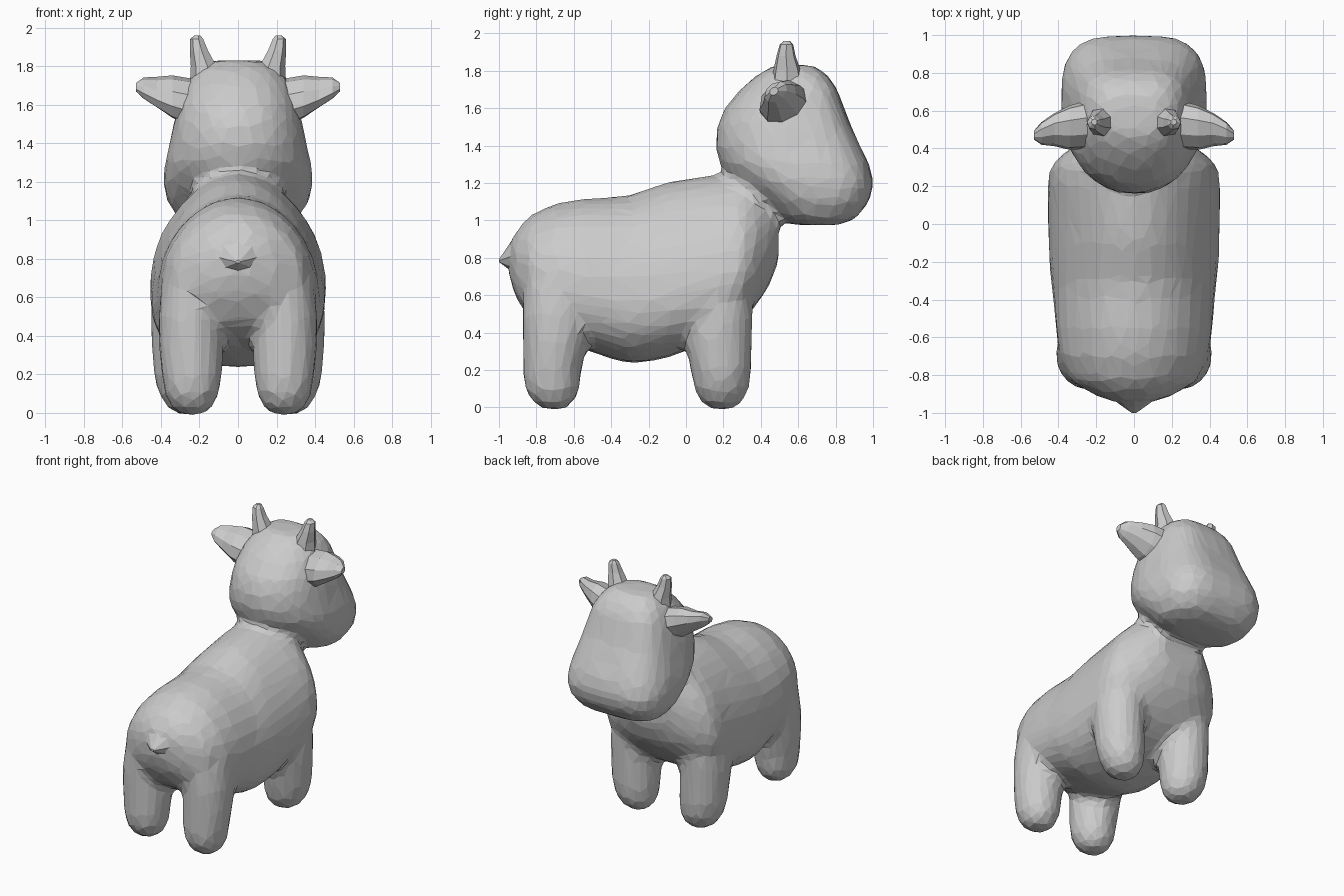
import bpy, bmesh, math


def spow(v, p):
    return math.copysign(abs(v) ** (2 / p), v)


def loft(bm, axis, rows, n=20, p=2.0, p_pos=None, tilt=0.0, side=1):
    """Closed tube of superellipse rings. row = (t, a, b, ra, rb[, taper]): t along axis,
    a/b centre and ra/rb radii on the other two axes; p_pos is used where b side > 0,
    taper narrows the ring towards +b."""
    rings = []
    others = [i for i in range(3) if i != axis]
    for t, a, b, ra, rb, *taper in rows:
        tp = taper[0] if taper else 0.0
        ring = []
        for k in range(n):
            ang = 2 * math.pi * k / n
            e = p_pos if (p_pos and math.sin(ang) > 0) else p
            sv = spow(math.sin(ang), e)
            u, v = ra * spow(math.cos(ang), e) * (1 - tp * sv), rb * sv
            co = [0, 0, 0]
            co[axis] = t
            co[others[0]] = a + u * math.cos(tilt) - v * math.sin(tilt)
            co[others[1]] = b + u * math.sin(tilt) + v * math.cos(tilt)
            co[0] *= side
            ring.append(bm.verts.new(co))
        rings.append(ring)
    faces = [bm.faces.new(rings[0]), bm.faces.new(rings[-1])]
    for r0, r1 in zip(rings, rings[1:]):
        for k in range(n):
            j = (k + 1) % n
            faces.append(bm.faces.new((r0[k], r0[j], r1[j], r1[k])))
    bmesh.ops.recalc_face_normals(bm, faces=faces)


def make_object(name, bm):
    me = bpy.data.meshes.new(name)
    bm.to_mesh(me)
    bm.free()
    ob = bpy.data.objects.new(name, me)
    bpy.context.collection.objects.link(ob)
    return ob


bm = bmesh.new()

# torso: y, bottom z, top z, half width, narrowing towards the spine
torso = [(-0.95, 0.71, 0.87, 0.08, 0), (-0.91, 0.59, 0.95, 0.20, 0.05),
         (-0.83, 0.46, 1.03, 0.335, 0.1), (-0.70, 0.38, 1.09, 0.39, 0.12),
         (-0.55, 0.31, 1.118, 0.41, 0.12), (-0.40, 0.26, 1.122, 0.42, 0.12),
         (-0.30, 0.235, 1.135, 0.43, 0.15), (-0.20, 0.245, 1.17, 0.435, 0.18),
         (-0.10, 0.265, 1.205, 0.435, 0.22), (0.05, 0.32, 1.23, 0.435, 0.24),
         (0.20, 0.39, 1.245, 0.437, 0.24), (0.30, 0.46, 1.245, 0.425, 0.24),
         (0.37, 0.54, 1.22, 0.365, 0.22), (0.44, 0.64, 1.17, 0.27, 0.15),
         (0.495, 0.78, 1.10, 0.17, 0)]
loft(bm, 1, [(y, 0, (b + t) / 2, w, (t - b) / 2, k) for y, b, t, w, k in torso], 28, 2.5, 2.0)

# neck
loft(bm, 2, [(0.92, 0, 0.30, 0.24, 0.18), (1.05, 0, 0.33, 0.24, 0.18),
             (1.2, 0, 0.37, 0.23, 0.18), (1.35, 0, 0.43, 0.22, 0.17)], 20)

# head: z, back y, front y, half width
head = [(0.975, 0.58, 0.82, 0.22), (1.01, 0.48, 0.91, 0.31), (1.10, 0.39, 0.98, 0.37),
        (1.20, 0.27, 1.005, 0.39), (1.30, 0.18, 0.98, 0.38), (1.40, 0.155, 0.935, 0.355),
        (1.50, 0.165, 0.885, 0.335), (1.60, 0.205, 0.845, 0.31), (1.70, 0.29, 0.81, 0.275),
        (1.78, 0.38, 0.755, 0.22), (1.83, 0.47, 0.68, 0.14)]
loft(bm, 2, [(z, 0, (b + f) / 2, w, (f - b) / 2) for z, b, f, w in head], 28, 2.1, 3.3)

# legs
hind = [(-0.01, 0.24, -0.705, 0.06, 0.06), (0.03, 0.24, -0.71, 0.11, 0.115),
        (0.10, 0.24, -0.715, 0.145, 0.15), (0.20, 0.24, -0.715, 0.158, 0.158),
        (0.35, 0.245, -0.70, 0.169, 0.174), (0.50, 0.245, -0.69, 0.17, 0.187),
        (0.65, 0.23, -0.67, 0.17, 0.205), (0.85, 0.19, -0.64, 0.14, 0.19)]
fore = [(-0.01, 0.25, 0.19, 0.06, 0.06), (0.03, 0.255, 0.19, 0.115, 0.115),
        (0.10, 0.265, 0.19, 0.15, 0.15), (0.20, 0.275, 0.187, 0.165, 0.165),
        (0.35, 0.28, 0.175, 0.17, 0.18), (0.50, 0.28, 0.17, 0.173, 0.19),
        (0.70, 0.26, 0.165, 0.175, 0.195), (0.90, 0.18, 0.16, 0.15, 0.18)]
for s in (1, -1):
    loft(bm, 2, hind, 18, side=s)
    loft(bm, 2, fore, 18, side=s)

# fuse into one faceted skin
body = make_object("body", bm)
m = body.modifiers.new("fuse", 'REMESH')
m.mode = 'VOXEL'
m.voxel_size = 0.028
m = body.modifiers.new("soften", 'SMOOTH')
m.factor = 0.5
m.iterations = 9
m = body.modifiers.new("facets", 'DECIMATE')
m.ratio = 0.09
m.use_symmetry = True
m.symmetry_axis = 'X'
dg = bpy.context.evaluated_depsgraph_get()
me = bpy.data.meshes.new_from_object(body.evaluated_get(dg))
body.modifiers.clear()
body.data = me
for f in me.polygons:
    f.use_smooth = False

# ears and horns
ear = [(0.22, 0.53, 1.605, 0.14, 0.12), (0.34, 0.51, 1.64, 0.13, 0.10),
       (0.42, 0.50, 1.663, 0.10, 0.068), (0.49, 0.48, 1.685, 0.068, 0.048),
       (0.53, 0.47, 1.69, 0.025, 0.02)]
horn = [(1.70, 0.16, 0.54, 0.09, 0.09), (1.80, 0.175, 0.54, 0.07, 0.075),
        (1.88, 0.20, 0.535, 0.05, 0.052), (1.94, 0.213, 0.537, 0.036, 0.037),
        (1.96, 0.21, 0.54, 0.016, 0.016)]
for s, label in ((1, "right"), (-1, "left")):
    bm = bmesh.new()
    loft(bm, 0, ear, 9, tilt=math.radians(38), side=s)
    make_object(label + "_ear", bm)
    bm = bmesh.new()
    loft(bm, 2, horn, 7, side=s)
    make_object(label + "_horn", bm)

# tail
bm = bmesh.new()
loft(bm, 1, [(-0.86, 0, 0.83, 0.20, 0.14), (-0.93, 0, 0.81, 0.11, 0.085),
             (-0.97, 0, 0.795, 0.055, 0.04), (-1.0, 0, 0.785, 0.012, 0.008)], 8)
make_object("tail", bm)
